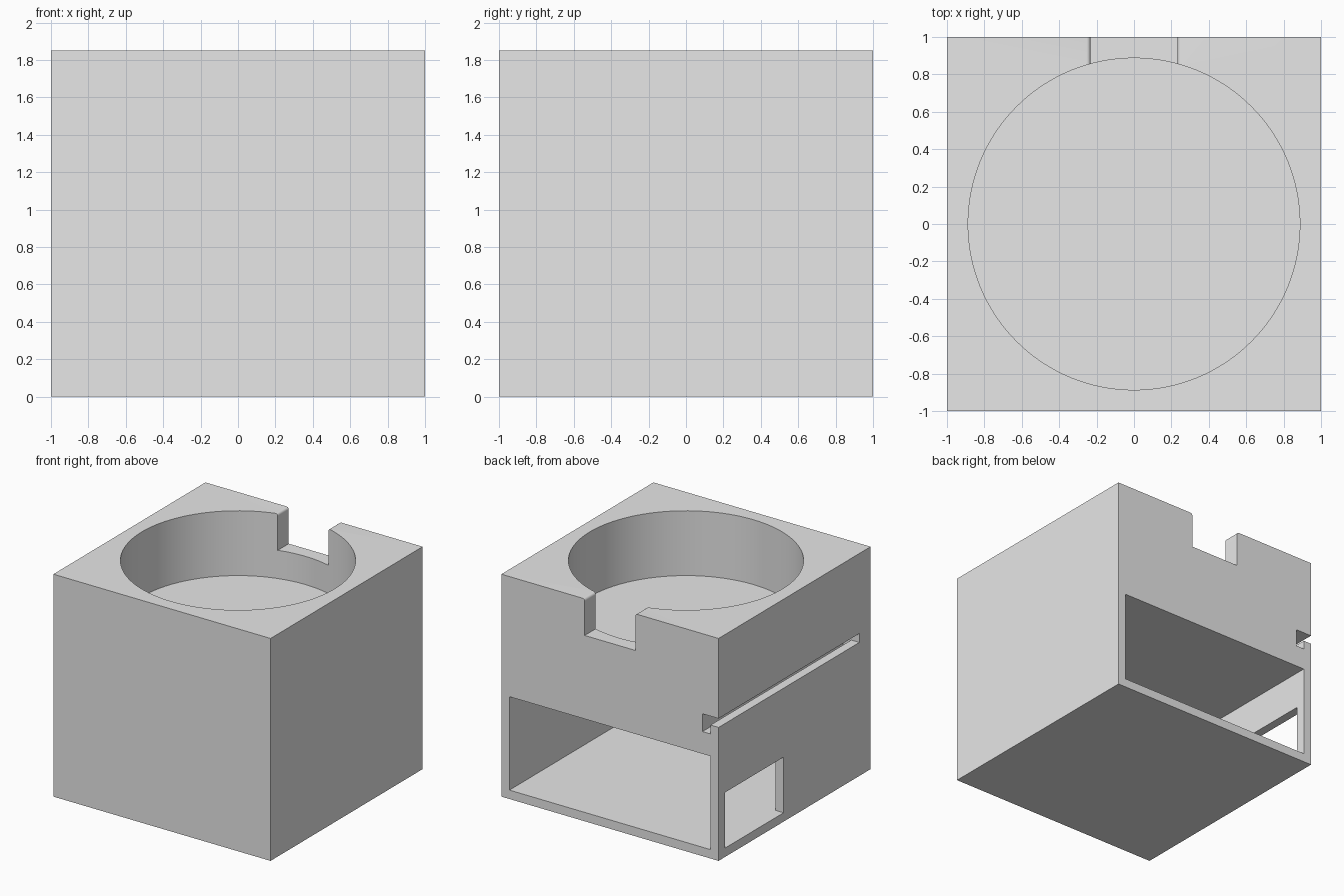
import bpy
import bmesh
from mathutils import Vector

old = bpy.data.objects.get("Cube")
if old:
    bpy.data.objects.remove(old, do_unlink=True)

MM = 1 / 27          # model unit per design step
HEIGHT = 50 * MM
WALL = 2 * MM
OUT = 1.1            # cutters overshoot the outer faces

grey = bpy.data.materials.new("light_grey")
grey.use_nodes = True
grey.diffuse_color = (0.8, 0.8, 0.8, 1)
grey.node_tree.nodes["Principled BSDF"].inputs["Base Color"].default_value = (0.8, 0.8, 0.8, 1)


def finish(name, bm):
    mesh = bpy.data.meshes.new(name)
    bmesh.ops.recalc_face_normals(bm, faces=bm.faces)
    bm.to_mesh(mesh)
    bm.free()
    obj = bpy.data.objects.new(name, mesh)
    bpy.context.collection.objects.link(obj)
    mesh.materials.append(grey)
    return obj


def box(name, low, high):
    low, high = Vector(low), Vector(high)
    bm = bmesh.new()
    bmesh.ops.create_cube(bm, size=1)
    for v in bm.verts:
        v.co = (low + high) / 2 + v.co * (high - low)
    return finish(name, bm)


def prism(name, profile, y0, y1):
    """Extrude an (x, z) outline along y."""
    bm = bmesh.new()
    face = bm.faces.new([bm.verts.new((x, y0, z)) for x, z in profile])
    side = bmesh.ops.extrude_face_region(bm, geom=[face])["geom"]
    moved = [g for g in side if isinstance(g, bmesh.types.BMVert)]
    bmesh.ops.translate(bm, vec=(0, y1 - y0, 0), verts=moved)
    return finish(name, bm)


def cylinder(name, radius, z0, z1, sides):
    bm = bmesh.new()
    bmesh.ops.create_cone(bm, cap_ends=True, segments=sides,
                          radius1=radius, radius2=radius, depth=z1 - z0)
    bmesh.ops.translate(bm, vec=(0, 0, (z0 + z1) / 2), verts=bm.verts)
    return finish(name, bm)


body = box("holder_body", (-1, -1, 0), (1, 1, HEIGHT))

# Round recess in the top
recess = cylinder("recess_cutter", 0.887, 1.312, 2.2, 128)

# Notch through the back rim, with rounded upper corners
import math
w, r = 0.233, 0.02
lip = [(w + r - r * math.cos(a), HEIGHT - r + r * math.sin(a))
       for a in (math.pi / 2 * i / 4 for i in range(5))]
half = [(w, 1.547)] + lip + [(w + r, 2.1)]
notch = prism("notch_cutter", half + [(-x, z) for x, z in reversed(half)], 0.4, OUT)

# Drawer bay open at the back
inner = 1 - WALL
bay = box("bay_cutter", (-inner, -inner, WALL), (inner, OUT, 23 * MM))

# Side window into the bay
window = box("window_cutter", (-OUT, 0.145, WALL), (-0.7, 0.917, 0.537))

# Side rail groove with a retaining lip, open at the back
deep = -1 + 2 * WALL
rail = prism("rail_cutter", [(-OUT, 30 * MM), (-inner, 30 * MM), (-inner, 28 * MM),
                             (deep, 28 * MM), (deep, 32 * MM), (-OUT, 32 * MM)],
             deep, OUT)

cutters = [recess, notch, bay, window, rail]
for cutter in cutters:
    mod = body.modifiers.new(cutter.name, "BOOLEAN")
    mod.operation = "DIFFERENCE"
    mod.solver = "EXACT"
    mod.object = cutter

# Bake the cuts and drop the cutters
bpy.context.view_layer.update()
graph = bpy.context.evaluated_depsgraph_get()
cut = bpy.data.meshes.new_from_object(body.evaluated_get(graph))
body.modifiers.clear()
body.data = cut
for cutter in cutters:
    bpy.data.objects.remove(cutter, do_unlink=True)

# Smooth the round walls, keep edges crisp
bpy.ops.object.select_all(action="DESELECT")
body.select_set(True)
bpy.context.view_layer.objects.active = body
bpy.ops.object.shade_smooth_by_angle(angle=math.radians(30))
